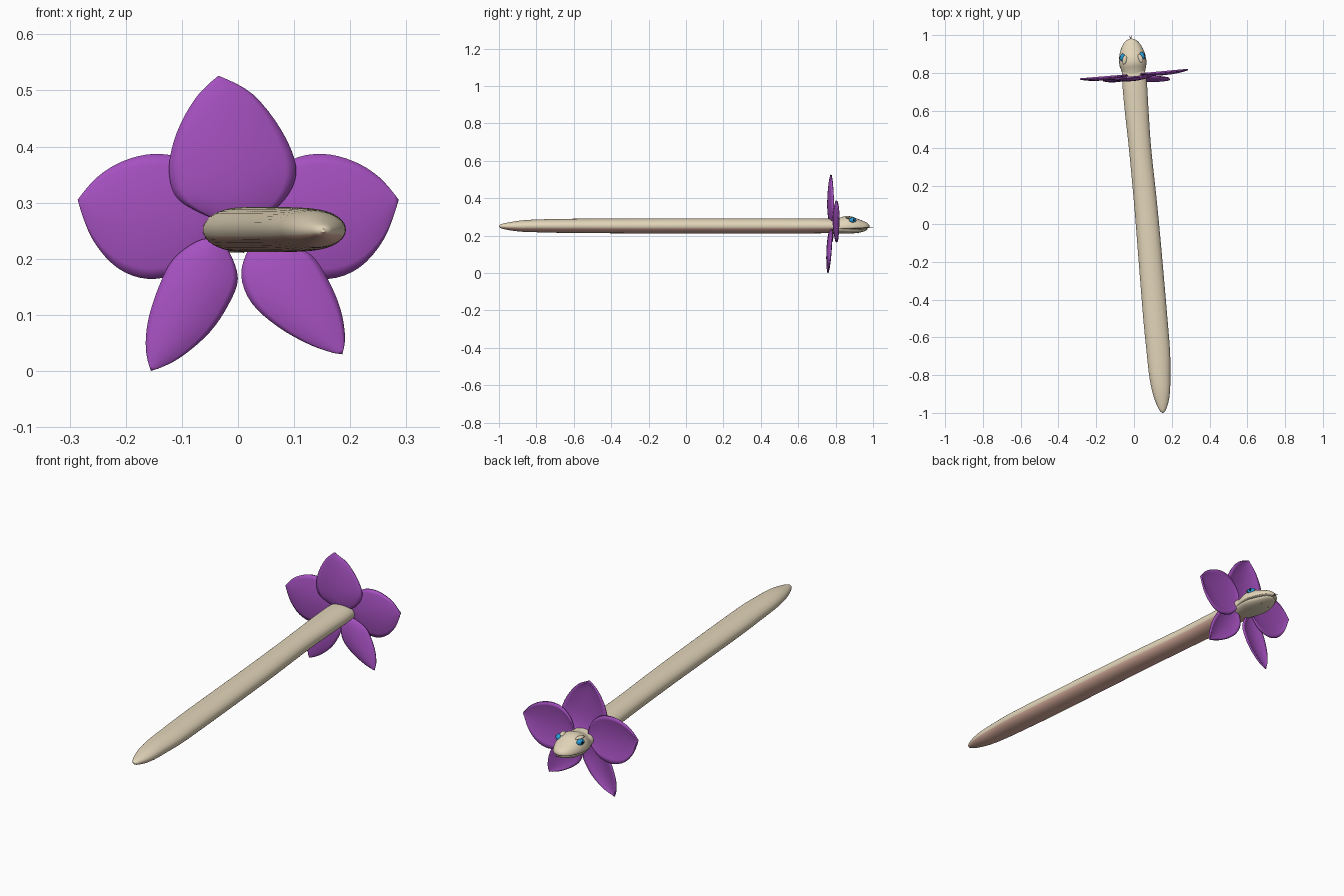
import bpy, bmesh, math
from mathutils import Vector, Matrix

if "Cube" in bpy.data.objects:
    bpy.data.objects.remove(bpy.data.objects["Cube"])

TILT = 0.088                                   # flower and head yaw with the body
FRAME = Matrix.Translation((0, 0.785, 0)) @ Matrix.Rotation(TILT, 4, 'Z')

def material(name, rgb):
    m = bpy.data.materials.new(name)
    m.diffuse_color = (*rgb, 1)
    m.use_nodes = True
    m.node_tree.nodes["Principled BSDF"].inputs["Base Color"].default_value = m.diffuse_color
    return m

TAN = material("tan skin", (0.77, 0.67, 0.49))
BELLY = material("rosy belly", (0.74, 0.45, 0.36))
PURPLE = material("purple petal", (0.38, 0.082, 0.53))
BLUE = material("blue eye", (0.02, 0.33, 0.68))
BLACK = material("black pupil", (0.01, 0.01, 0.012))
PINK = material("brown pink tongue", (0.35, 0.16, 0.12))

def finish(bm, name, mat, frame=None, angle=50):
    bmesh.ops.remove_doubles(bm, verts=bm.verts, dist=1e-5)
    bmesh.ops.recalc_face_normals(bm, faces=bm.faces)
    me = bpy.data.meshes.new(name)
    bm.to_mesh(me)
    bm.free()
    me.materials.append(mat)
    ob = bpy.data.objects.new(name, me)
    bpy.context.collection.objects.link(ob)
    if frame:
        ob.matrix_world = frame
    bpy.ops.object.select_all(action='DESELECT')
    ob.select_set(True)
    bpy.context.view_layer.objects.active = ob
    bpy.ops.object.shade_smooth_by_angle(angle=math.radians(angle))
    return ob

def spline(pts, n):
    """Catmull-Rom through the points, n samples."""
    pts = [Vector(p) for p in pts]
    ext = [2 * pts[0] - pts[1]] + pts + [2 * pts[-1] - pts[-2]]
    out = []
    for k in range(n):
        s = k / (n - 1) * (len(pts) - 1)
        i = min(int(s), len(pts) - 2)
        f = s - i
        a, b, c, d = ext[i:i + 4]
        out.append(0.5 * (2 * b + (c - a) * f + (2 * a - 5 * b + 4 * c - d) * f * f
                          + (3 * b - a - 3 * c + d) * f ** 3))
    return out

def loft(name, sections, n, mat, frame=None, power=2.3, sides=32):
    """Sections (y, x centre, half width, z centre, height up, height down)."""
    bm = bmesh.new()
    rings = []
    for y, cx, w, cz, up, dn in spline(sections, n):
        ring = []
        for k in range(sides):
            a = 2 * math.pi * k / sides
            c, s = math.cos(a), math.sin(a)
            sx = math.copysign(abs(c) ** (2 / power), c)
            sz = math.copysign(abs(s) ** (2 / power), s)
            ring.append(bm.verts.new((cx + max(w, 0) * sx, y,
                                      cz + max(up if s > 0 else dn, 0) * sz)))
        rings.append(ring)
    for a, b in zip(rings, rings[1:]):
        for k in range(sides):
            j = (k + 1) % sides
            bm.faces.new((a[k], a[j], b[j], b[k]))
    bm.faces.new(rings[0])
    bm.faces.new(rings[-1])
    return finish(bm, name, mat, frame)

# Body: long flattened tube running from tail tip to neck
body = loft("body", [
    (-1.0, .152, .003, .25, .003, .003), (-.985, .151, .017, .25, .012, .012),
    (-.94, .148, .035, .25, .022, .022), (-.88, .143, .048, .251, .030, .030),
    (-.80, .136, .056, .252, .034, .034), (-.68, .129, .062, .252, .037, .037),
    (-.5, .113, .064, .252, .039, .039), (-.2, .088, .063, .252, .04, .04),
    (.1, .062, .061, .252, .04, .04), (.4, .032, .059, .252, .04, .04),
    (.6, .014, .063, .252, .04, .04), (.75, .003, .065, .252, .039, .039),
    (.83, -.003, .058, .25, .034, .033)], 80, TAN, None, 2.0, 40)
# Rosy underside: faces pointing down
body.data.materials.append(BELLY)
for p in body.data.polygons:
    if p.normal.z < -.5:
        p.material_index = 1

# Head: skull over a slightly smaller jaw, leaving a mouth line
loft("upper_head", [
    (-.01, 0, .052, .24, .042, .012), (.03, 0, .064, .24, .052, .008),
    (.065, 0, .072, .24, .064, .007), (.10, 0, .070, .24, .062, .006),
    (.13, 0, .063, .241, .050, .006), (.16, 0, .050, .243, .036, .006),
    (.18, 0, .036, .245, .025, .006), (.192, 0, .020, .247, .014, .005),
    (.197, 0, .004, .248, .004, .003)], 40, TAN, FRAME, 2.1)
loft("lower_jaw", [
    (-.01, 0, .050, .236, .01, .022), (.04, 0, .063, .235, .006, .023),
    (.08, 0, .067, .234, .004, .023), (.12, 0, .060, .233, .003, .020),
    (.155, 0, .045, .234, .003, .015), (.178, 0, .028, .236, .003, .009),
    (.187, 0, .006, .237, .002, .003)], 30, TAN, FRAME, 2.2)

def blob(name, loc, scale, yaw, mat):
    bm = bmesh.new()
    bmesh.ops.create_uvsphere(bm, u_segments=20, v_segments=12, radius=1)
    m = Matrix.Translation(loc) @ Matrix.Rotation(yaw, 4, 'Z') @ Matrix.Diagonal((*scale, 1))
    bmesh.ops.transform(bm, matrix=m, verts=bm.verts)
    finish(bm, name, mat, FRAME)

def spike(name, p0, p1, r):
    p0, p1 = Vector(p0), Vector(p1)
    bm = bmesh.new()
    bmesh.ops.create_cone(bm, cap_ends=True, segments=8, radius1=r, radius2=r * .2,
                          depth=(p1 - p0).length)
    q = (p1 - p0).to_track_quat('Z', 'Y').to_matrix().to_4x4()
    bmesh.ops.transform(bm, matrix=Matrix.Translation((p0 + p1) / 2) @ q, verts=bm.verts)
    finish(bm, name, PINK if "tongue" in name else TAN, FRAME)

# Eyes, brows, fangs and forked tongue, both sides
for s, side in ((-1, "left"), (1, "right")):
    blob(side + "_eye", (s * .053, .102, .282), (.014, .020, .014), s * .3, BLUE)
    blob(side + "_pupil", (s * .0645, .106, .283), (.0035, .005, .007), s * .3, BLACK)
    blob(side + "_brow", (s * .042, .088, .295), (.012, .024, .006), s * .3, TAN)
    spike(side + "_fang", (s * .022, .140, .228), (s * .022, .137, .210), .003)
    spike(side + "_tongue_fork", (0, .198, .242), (s * .009, .215, .242), .0022)
spike("tongue", (0, .16, .240), (0, .20, .242), .0035)

def petal(name, left, right, base, tip, y_base, y_tip, cup):
    """Sheet between two outline edges, bulging toward the tail."""
    n, m = 25, 13
    L, R = (spline([base] + e + [tip], n) for e in (left, right))
    bm = bmesh.new()
    grid = []
    for i in range(n):
        t = i / (n - 1)
        row = []
        for j in range(m):
            u = j / (m - 1)
            x, z = L[i].lerp(R[i], u)
            y = .787 + TILT * x + y_base + (y_tip - y_base) * t \
                - cup * 4 * u * (1 - u) * math.sin(math.pi * t)
            row.append(bm.verts.new((x, y, z)))
        grid.append(row)
    for a, b in zip(grid, grid[1:]):
        for j in range(m - 1):
            bm.faces.new((a[j], a[j + 1], b[j + 1], b[j]))
    bmesh.ops.remove_doubles(bm, verts=bm.verts, dist=1e-5)
    bmesh.ops.dissolve_degenerate(bm, edges=bm.edges, dist=1e-5)
    ob = finish(bm, name, PURPLE)
    mod = ob.modifiers.new("thickness", 'SOLIDIFY')
    mod.thickness = .008
    mod.offset = 0

# Petals
petal("top_petal",
      [(-.075, .288), (-.112, .315), (-.122, .365), (-.108, .425), (-.075, .485)],
      [(.05, .280), (.09, .318), (.102, .365), (.075, .430), (.025, .492)],
      (-.01, .262), (-.035, .525), -.008, -.008, .018)
for s, side in ((-1, "left"), (1, "right")):
    petal(side + "_side_petal",
          [(s * x, z) for x, z in ((.05, .33), (.095, .375), (.15, .386), (.205, .373), (.25, .345))],
          [(s * x, z) for x, z in ((.06, .215), (.10, .178), (.16, .165), (.215, .185), (.258, .235))],
          (s * .03, .262), (s * .285, .305), .004, .006, .014)
petal("lower_left_petal",
      [(-.075, .228), (-.115, .198), (-.140, .150), (-.159, .090), (-.163, .040)],
      [(-.018, .212), (-.002, .165), (-.018, .120), (-.052, .070), (-.105, .025)],
      (-.04, .235), (-.155, .001), -.006, -.014, .014)
petal("lower_right_petal",
      [(.020, .215), (.007, .170), (.025, .122), (.072, .080), (.130, .048)],
      [(.085, .228), (.130, .205), (.160, .160), (.181, .110), (.189, .062)],
      (.045, .235), (.185, .030), -.008, -.040, .014)
